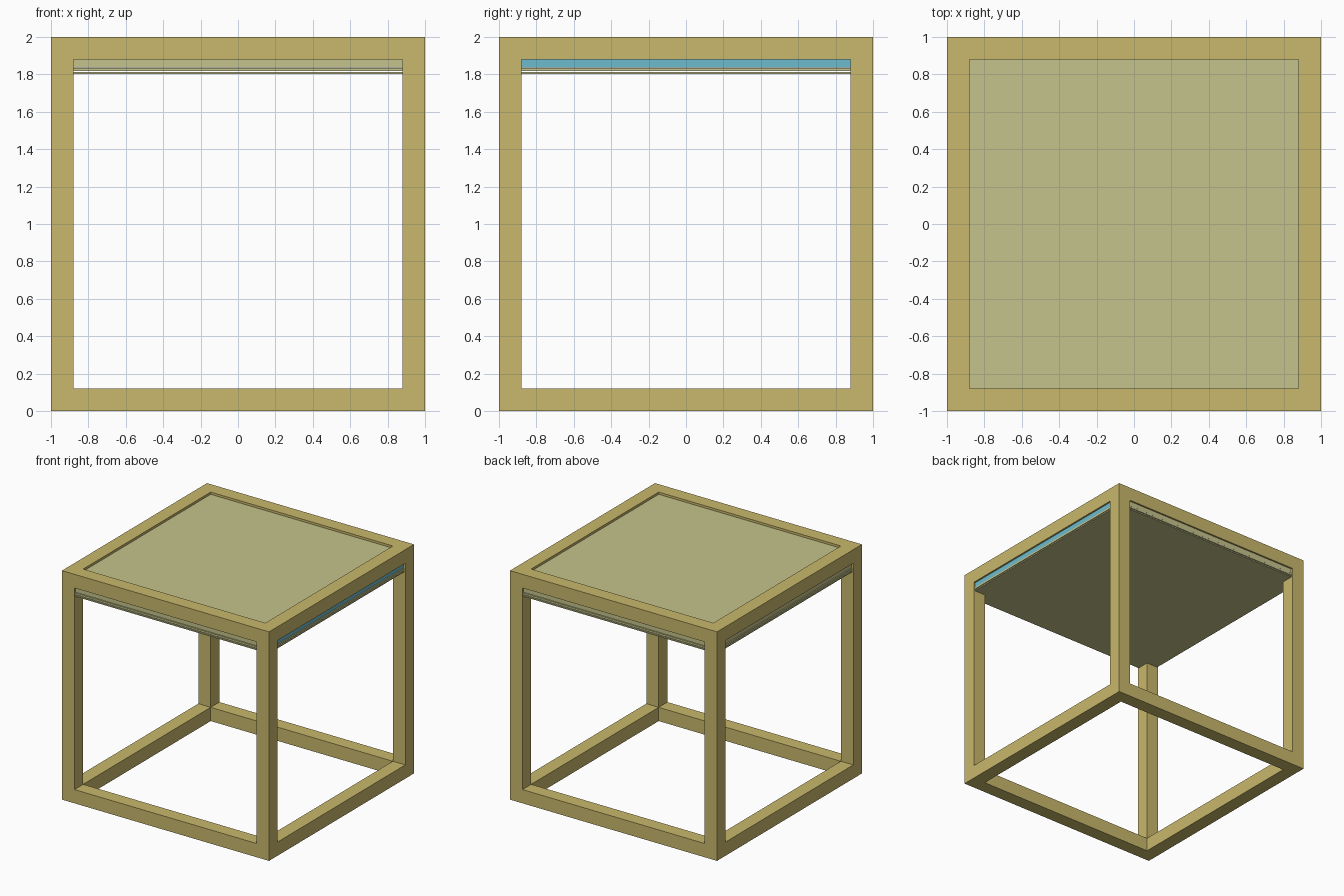
import bpy, bmesh
from mathutils import Matrix

if "Cube" in bpy.data.objects:
    bpy.data.objects.remove(bpy.data.objects["Cube"])


def material(name, rgb):
    m = bpy.data.materials.new(name)
    m.diffuse_color = (*rgb, 1)
    m.use_nodes = True
    m.node_tree.nodes["Principled BSDF"].inputs["Base Color"].default_value = m.diffuse_color
    return m


WOOD = material("warm_tan", (0.584, 0.479, 0.150))
PALE = material("pale_green", (0.558, 0.552, 0.262))
BLUE = material("sky_blue", (0.153, 0.497, 0.610))


def finish(name, bm, *mats):
    me = bpy.data.meshes.new(name)
    bm.to_mesh(me)
    bm.free()
    for m in mats:
        me.materials.append(m)
    ob = bpy.data.objects.new(name, me)
    bpy.context.collection.objects.link(ob)
    return ob


def slab(half, z0, z1):
    bm = bmesh.new()
    bmesh.ops.create_cube(bm, size=1, matrix=Matrix.Translation((0, 0, (z0 + z1) / 2))
                          @ Matrix.Diagonal((2 * half, 2 * half, z1 - z0, 1)))
    return bm


# Open cube frame: inset every side, push the inset inward, weld at the inner corners
BEAM = 0.12
bm = slab(1.0, 0.0, 2.0)
sides = bm.faces[:]
bmesh.ops.inset_individual(bm, faces=sides, thickness=BEAM, use_even_offset=True)
for f in sides:
    inward = -f.normal * BEAM
    res = bmesh.ops.extrude_discrete_faces(bm, faces=[f])
    new = res["faces"][0]
    bmesh.ops.translate(bm, verts=new.verts[:], vec=inward)
    bmesh.ops.delete(bm, geom=[new], context='FACES_ONLY')
bmesh.ops.remove_doubles(bm, verts=bm.verts[:], dist=0.001)
bmesh.ops.recalc_face_normals(bm, faces=bm.faces[:])
finish("cube_frame", bm, WOOD)

# Table top panel, slightly recessed, with one blue edge
bm = slab(0.985, 1.838, 1.98)
bm.normal_update()
for f in bm.faces:
    f.material_index = 1 if f.normal.x > 0.9 else 0
finish("top_panel", bm, PALE, BLUE)

# Thin sheets stacked under the panel
for name, z0, z1 in (("upper_sheet", 1.818, 1.834), ("lower_sheet", 1.802, 1.812)):
    finish(name, slab(0.99, z0, z1), PALE)
